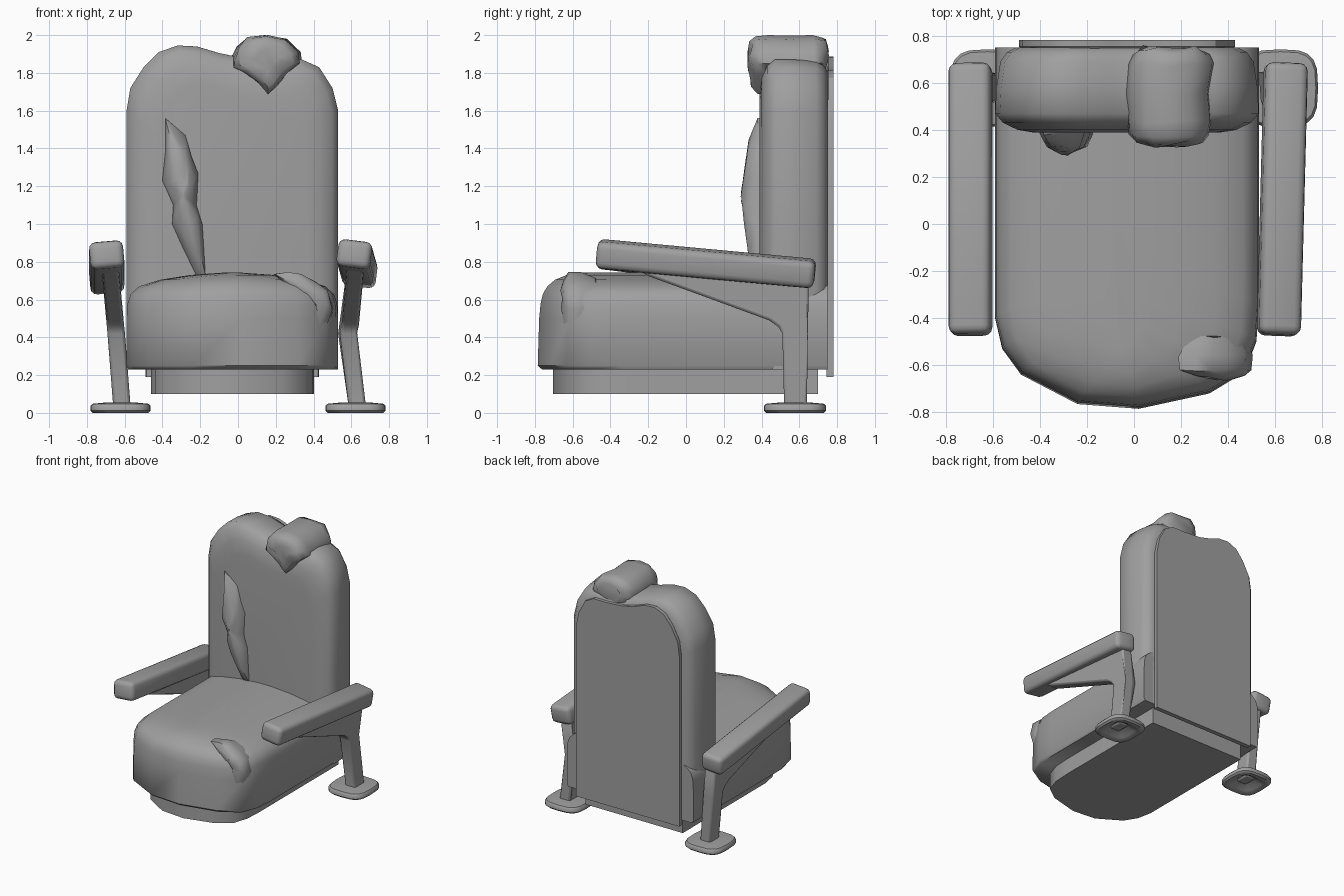
import bpy, bmesh, math, random
from mathutils import Matrix, Vector

if "Cube" in bpy.data.objects:
    bpy.data.objects.remove(bpy.data.objects["Cube"])
random.seed(4)

grey = bpy.data.materials.new("plain grey")
grey.use_nodes = True
colour = (0.35, 0.35, 0.35, 1)
grey.diffuse_color = colour
grey.node_tree.nodes["Principled BSDF"].inputs["Base Color"].default_value = colour


def finish(name, bm, angle=40):
    bmesh.ops.recalc_face_normals(bm, faces=bm.faces)
    mesh = bpy.data.meshes.new(name)
    bm.to_mesh(mesh)
    bm.free()
    mesh.materials.append(grey)
    ob = bpy.data.objects.new(name, mesh)
    bpy.context.collection.objects.link(ob)
    bpy.ops.object.select_all(action='DESELECT')
    ob.select_set(True)
    bpy.context.view_layer.objects.active = ob
    bpy.ops.object.shade_smooth_by_angle(angle=math.radians(angle))
    return ob


def loft(name, rings, angle=40):
    """Skin a stack of matching closed rings and cap both ends."""
    bm = bmesh.new()
    loops = [[bm.verts.new(p) for p in ring] for ring in rings]
    for a, b in zip(loops, loops[1:]):
        for i in range(len(a)):
            j = (i + 1) % len(a)
            bm.faces.new((a[i], a[j], b[j], b[i]))
    bm.faces.new(loops[0])
    bm.faces.new(loops[-1])
    return finish(name, bm, angle)


def soften(bm, width, segments=3):
    bmesh.ops.bevel(bm, geom=bm.edges[:], offset=width, segments=segments,
                    profile=0.5, affect='EDGES', clamp_overlap=True)


# Seat cushion: U-shaped plan, domed on top, straight at the back
MID = -0.03
plan = [(-.59, .75), (-.59, .2), (-.59, -.4), (-.56, -.53), (-.48, -.64), (-.24, -.765),
        (.02, -.785), (.32, -.72), (.47, -.63), (.52, -.5), (.53, -.35), (.53, .2), (.53, .75)]


def plan_ring(z, sx, sy, back=.75):
    return [(MID + (x - MID) * sx, back + (y - .75) * sy, z) for x, y in plan]


loft("seat_cushion", [plan_ring(*r) for r in (
    (.23, .98, .985), (.25, 1, 1), (.5, 1, .995), (.58, .99, .99), (.63, .96, .982),
    (.67, .88, .967), (.705, .68, .94), (.73, .4, .9), (.742, .1, .85))], 50)

# Plinth under the seat
loft("seat_base", [plan_ring(z, .77, .915, .7) for z in (.1, .25)])

# Backrest: uneven rounded outline, swelling towards the front
back_outline = [(-.59, .23), (-.59, .9), (-.59, 1.6), (-.57, 1.72), (-.5, 1.83), (-.42, 1.91),
                (-.32, 1.945), (-.22, 1.94), (-.1, 1.905), (.02, 1.88), (.2, 1.87), (.34, 1.87),
                (.43, 1.83), (.5, 1.72), (.53, 1.6), (.53, .9), (.53, .23)]


def back_ring(y, sx, sz, foot=.23):
    return [(MID + (x - MID) * sx, y, foot + (z - .23) * sz) for x, z in back_outline]


loft("backrest", [back_ring(*r) for r in (
    (.388, .7, .88), (.4, .83, .94), (.43, .94, .98), (.47, 1, 1),
    (.58, .99, 1), (.69, .96, .995), (.73, .91, .98), (.75, .84, .96))], 50)
loft("back_panel", [back_ring(.745, .81, .985, .19), back_ring(.755, .82, .99, .19),
                    back_ring(.782, .82, .99, .19)], 30)


# Torn stuffing: ragged outlines puffed out along y
def stuffing(name, outline, centre, layers, rough=.012):
    cx, cz = centre
    rings = []
    for y, s in layers:
        rings.append([(cx + (x - cx) * s + random.uniform(-rough, rough),
                       y + random.uniform(-rough, rough),
                       cz + (z - cz) * s) for x, z in outline])
    return loft(name, rings, 50)


stuffing("top_stuffing",
         [(0, 1.94), (.06, 1.99), (.15, 2), (.25, 1.98), (.32, 1.91), (.33, 1.85), (.25, 1.79),
          (.2, 1.71), (.155, 1.68), (.12, 1.74), (.03, 1.8), (-.02, 1.83), (-.03, 1.88)],
         (.15, 1.87), ((.335, .4), (.345, .75), (.375, .95), (.43, 1), (.55, .98), (.68, 1),
                       (.73, .9), (.75, .6)))
stuffing("back_stuffing",
         [(-.385, 1.56), (-.28, 1.47), (-.25, 1.36), (-.21, 1.27), (-.22, 1.1), (-.19, 1),
          (-.17, .73), (-.22, .73), (-.3, .88), (-.35, 1), (-.34, 1.1), (-.4, 1.23), (-.38, 1.4)],
         (-.29, 1.15), ((.42, 1), (.38, 1), (.33, .72), (.305, .35), (.295, .1)), .006)
stuffing("seat_stuffing",
         [(.19, .735), (.27, .745), (.33, .735), (.4, .7), (.47, .65), (.5, .55), (.45, .38),
          (.42, .52), (.32, .62)],
         (.4, .62), ((-.48, .75), (-.56, 1), (-.62, 1), (-.65, .65), (-.66, .25)), .006)


# Arms: padded rest, bent bracket and hollow foot on each side
bracket_side = [(-.33, .8), (-.2, .725), (.44, .49), (.49, .455), (.51, .42), (.52, .03),
                (.64, .03), (.645, .42), (.65, .68), (.6, .76)]


def arm(side, sign, pad_centre, pitch, roll, yaw, bends):
    # Rounded pad
    bm = bmesh.new()
    bmesh.ops.create_cube(bm, size=1, matrix=Matrix.Diagonal((.18, 1.16, .145, 1)))
    soften(bm, .035)
    turn = (Matrix.Rotation(math.radians(yaw), 4, 'Z')
            @ Matrix.Rotation(math.radians(pitch), 4, 'X')
            @ Matrix.Rotation(math.radians(roll), 4, 'Y'))
    bm.transform(Matrix.Translation(Vector(pad_centre)) @ turn)
    finish(side + "_arm_pad", bm)

    # Bracket slab, leaning with height
    def lean(z):
        for (z0, x0), (z1, x1) in zip(bends, bends[1:]):
            if z <= z1:
                break
        return x0 + (x1 - x0) * (z - z0) / (z1 - z0)

    bracket = loft(side + "_arm_bracket",
                   [[(lean(z) + w, y, z) for y, z in bracket_side] for w in (-.046, .046)])
    bevel = bracket.modifiers.new("soft edges", 'BEVEL')
    bevel.width, bevel.segments = .014, 2
    bevel.limit_method = 'ANGLE'
    bevel.angle_limit = math.radians(35)

    # Foot
    def foot_ring(z, s, n=20):
        ring = []
        for i in range(n):
            c, d = math.cos(math.tau * i / n), math.sin(math.tau * i / n)
            ring.append((sign * .622 + math.copysign(abs(c) ** .6, c) * .16 * s,
                         .577 + math.copysign(abs(d) ** .6, d) * .165 * s, z))
        return ring

    loft(side + "_foot", [foot_ring(*r) for r in (
        (.045, .3), (.01, .62), (0, .75), (0, .92), (.012, 1), (.035, 1), (.048, .94),
        (.055, .5))])


arm("left", 1, (.63, .105, .79), -5.3, 7, -1.5, ((0, .635), (.42, .59), (.8, .625)))
arm("right", -1, (-.695, .105, .77), -7, -5, 0, ((0, -.612), (.42, -.645), (.8, -.68)))
